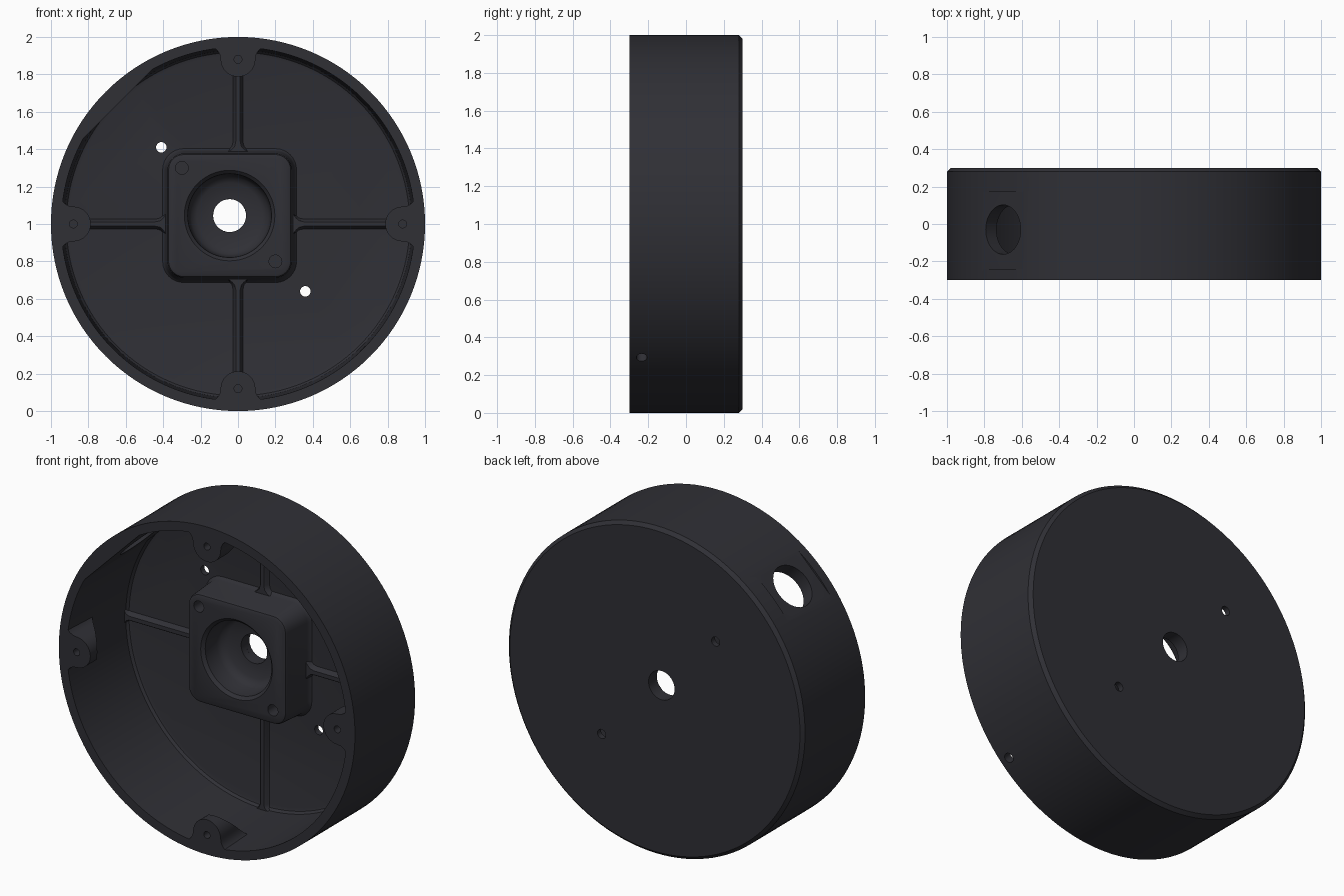
import bpy, bmesh
from math import sin, cos, pi, radians, sqrt
from mathutils import Vector

cube = bpy.data.objects.get("Cube")
if cube:
    bpy.data.objects.remove(cube)

mat = bpy.data.materials.new("charcoal")
mat.use_nodes = True
colour = (0.029, 0.029, 0.036, 1)
mat.diffuse_color = colour
mat.node_tree.nodes["Principled BSDF"].inputs["Base Color"].default_value = colour

FRONT, FLOOR, BACK = -0.3, 0.265, 0.3
parts = []


def loft(name, rings):
    """Skin a stack of equal outlines and cap both ends."""
    bm = bmesh.new()
    loops = [[bm.verts.new(p) for p in ring] for ring in rings]
    n = len(loops[0])
    for a, b in zip(loops, loops[1:]):
        for i in range(n):
            j = (i + 1) % n
            bm.faces.new((a[i], a[j], b[j], b[i]))
    bm.faces.new(loops[0])
    bm.faces.new(loops[-1])
    bmesh.ops.recalc_face_normals(bm, faces=bm.faces)
    mesh = bpy.data.meshes.new(name)
    bm.to_mesh(mesh)
    bm.free()
    mesh.materials.append(mat)
    obj = bpy.data.objects.new(name, mesh)
    bpy.context.collection.objects.link(obj)
    return obj


def part(name, rings):
    obj = loft(name, rings)
    parts.append(obj)
    return obj


def at(u, v, y):
    return Vector((u, y, v + 1))


def polar(r, t, y, angle):
    """Point r outward and t sideways along a spoke at the given angle."""
    c, s = cos(angle), sin(angle)
    return at(r * c - t * s, r * s + t * c, y)


def turned(profile, u=0, v=0, n=32):
    """Rings of a turned shape whose axis runs front to back."""
    return [[at(u + r * cos(2 * pi * i / n), v + r * sin(2 * pi * i / n), y)
             for i in range(n)] for r, y in profile]


def spoke_bore(angle, y0, radius, n=48):
    """Cutter running radially through the wall."""
    return loft("bore_cutter", [[polar(d, radius * cos(2 * pi * i / n),
                y0 + radius * sin(2 * pi * i / n), angle)
                for i in range(n)] for d in (0.8, 1.1)])


def drill(u, v, radius, y0, y1):
    return loft("drill_cutter", turned([(radius, y0), (radius, y1)], u, v))


def cut(obj, cutters):
    """Subtract the cutters from the part and discard them."""
    bpy.context.view_layer.objects.active = obj
    for c in cutters:
        c.hide_render = True
        mod = obj.modifiers.new("cut", "BOOLEAN")
        mod.operation, mod.solver, mod.object = "DIFFERENCE", "EXACT", c
        bpy.ops.object.modifier_apply(modifier=mod.name)
        bpy.data.objects.remove(c)


# Cup-shaped housing with a chamfered back edge and a filleted floor
housing = part("housing", turned([
    (0.90, FLOOR), (0.918, FLOOR - 0.005), (0.93, FLOOR - 0.02),
    (0.945, FRONT), (1, FRONT), (1, BACK - 0.02), (0.98, BACK)], n=128))

# Flat pad thickening the wall behind the cable entry
ENTRY, ENTRY_Y = radians(135), -0.03
chord, outer = 0.908, 0.952
half = sqrt(outer ** 2 - chord ** 2)
span = [half * (1 - i / 8) for i in range(17)]
pad_outline = [(sqrt(outer ** 2 - t * t), t) for t in span]
pad = part("entry_pad", [[polar(r, t, y, ENTRY) for r, t in pad_outline]
                         for y in (FRONT, FLOOR + 0.005)])

# Shallow outer flat, cable entry, drain hole and floor holes
flat = loft("flat_cutter", [[polar(r, t, y, ENTRY) for r, t in
            ((0.989, -0.2), (0.989, 0.2), (1.1, 0.2), (1.1, -0.2))]
            for y in (-0.24, 0.17)])
CENTRE = (-0.045, 0.045)
cut(housing, [flat, spoke_bore(ENTRY, ENTRY_Y, 0.132),
              spoke_bore(radians(-45), -0.235, 0.028),
              drill(*CENTRE, 0.088, 0.2, 0.4),
              drill(-0.41, 0.41, 0.028, 0.2, 0.4),
              drill(0.36, -0.36, 0.028, 0.2, 0.4)])
cut(pad, [spoke_bore(ENTRY, ENTRY_Y, 0.132)])


# Central bearing block with rounded corners, eased edge and flared foot
def rounded_square(h, corner, y, n=8):
    ring = []
    for q in range(4):
        for i in range(n + 1):
            a = q * pi / 2 + i * pi / 2 / n
            mid = q * pi / 2 + pi / 4
            reach = (h - corner) * sqrt(2)
            ring.append(at(CENTRE[0] + reach * cos(mid) + corner * cos(a),
                           CENTRE[1] + reach * sin(mid) + corner * sin(a), y))
    return ring


block = part("bearing_block", [rounded_square(0.33 + g, 0.085 + g, y) for g, y in (
    (0.034, FLOOR + 0.006), (0.022, FLOOR - 0.006), (0.013, FLOOR - 0.025),
    (0.002, 0.07), (-0.004, 0.056), (-0.018, 0.05))])
bore = loft("bore_cutter", turned([
    (0.242, 0.03), (0.242, 0.05), (0.224, 0.068), (0.218, 0.17),
    (0.205, 0.195), (0.175, 0.215), (0.088, 0.22), (0.088, 0.4)], *CENTRE, n=64))
cut(block, [bore, drill(-0.3, 0.3, 0.034, 0, 0.15), drill(0.2, -0.2, 0.034, 0, 0.15)])

# Lid screw bosses with sloped undersides, and low floor ribs
boss_half = [(0.949, 0.14), (0.938, 0.122), (0.925, 0.108), (0.905, 0.097)]
nose = [(0.88 - 0.093 * sin(pi * i / 16), 0.093 * cos(pi * i / 16)) for i in range(17)]
rim = [(sqrt(0.959 ** 2 - t * t), t) for t in (-0.1, -0.05, 0, 0.05, 0.1)]
boss_outline = boss_half + nose + [(r, -t) for r, t in reversed(boss_half)] + rim

sides = {"left": (0, 0.29), "top": (pi / 2, 0.38), "right": (pi, 0.38), "bottom": (-pi / 2, 0.29)}
for side, (angle, start) in sides.items():
    boss = part(side + "_screw_boss", [
        [polar(r, t, FRONT, angle) for r, t in boss_outline],
        [polar(r, t, -0.23 + 1.1 * (r - 0.79), angle) for r, t in boss_outline]])
    hole = polar(0.88, 0, 0, angle)
    cut(boss, [drill(hole.x, hole.z - 1, 0.021, -0.4, -0.18)])

    rings = []
    for w, y in ((0.03, FLOOR + 0.005), (0.021, FLOOR - 0.008), (0.016, 0.236), (0.012, 0.232)):
        edge = [(start, w + 0.045), (start + 0.02, w + 0.02), (start + 0.035, w + 0.006),
                (start + 0.06, w), (0.9, w), (0.92, w + 0.01), (0.935, w + 0.03)]
        outline = edge + [(r, -t) for r, t in reversed(edge)]
        rings.append([polar(r, t, y, angle) for r, t in outline])
    part(side + "_floor_rib", rings)

# Smooth curved surfaces while keeping machined edges crisp
bpy.ops.object.select_all(action="DESELECT")
for obj in parts:
    obj.select_set(True)
bpy.context.view_layer.objects.active = housing
bpy.ops.object.shade_smooth_by_angle(angle=radians(32))
